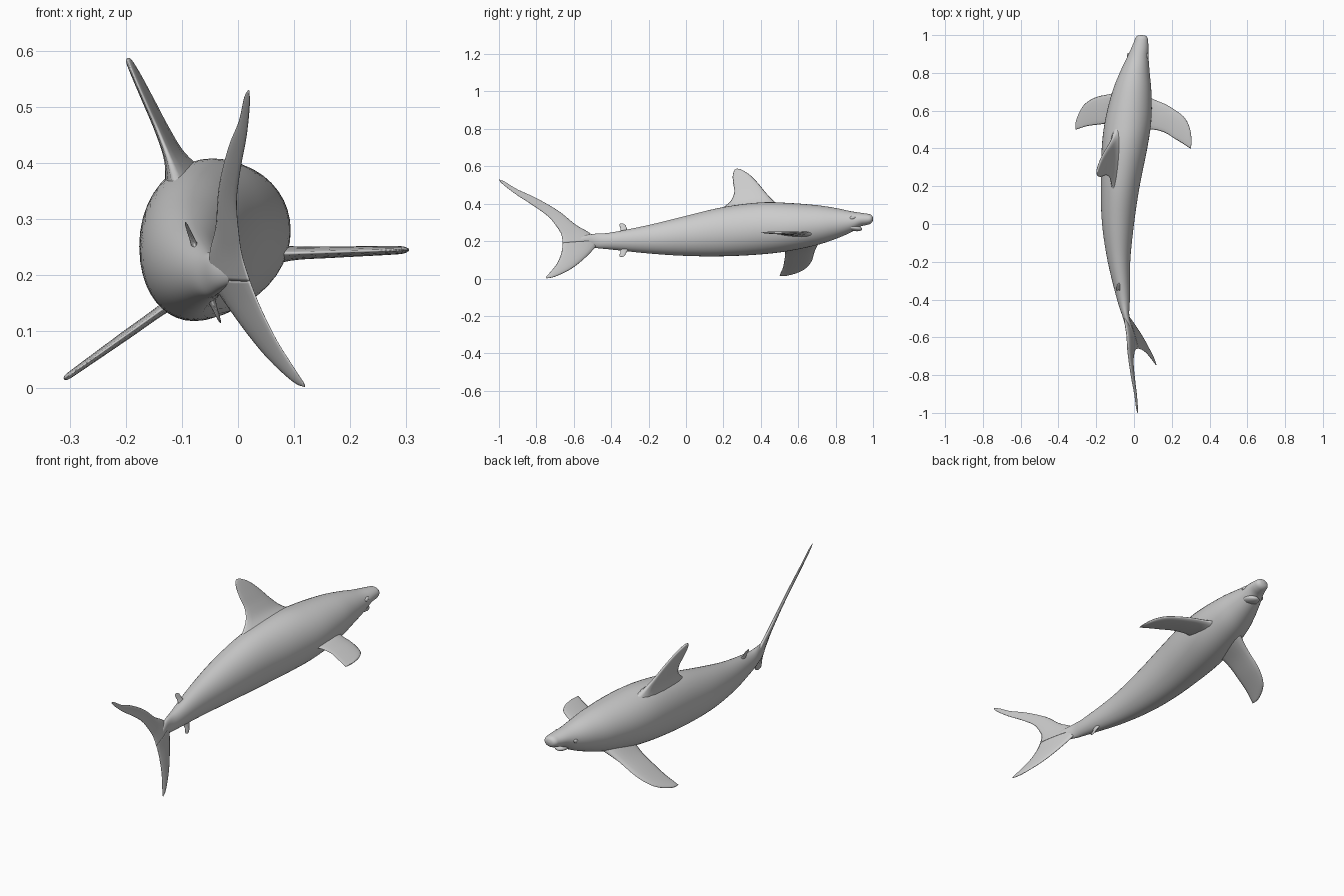
import bpy, bmesh, math
from mathutils import Vector


def smooth_path(rows, steps):
    """Catmull-Rom interpolation through rows of equal-length values."""
    out = []
    n = len(rows)
    for i in range(n - 1):
        p0, p1, p2, p3 = rows[max(i - 1, 0)], rows[i], rows[i + 1], rows[min(i + 2, n - 1)]
        for k in range(steps):
            t = k / steps
            out.append([0.5 * (2 * b + (c - a) * t + (2 * a - 5 * b + 4 * c - d) * t * t
                               + (3 * b - a - 3 * c + d) * t ** 3)
                        for a, b, c, d in zip(p0, p1, p2, p3)])
    out.append(list(rows[-1]))
    return out


def loft(name, rings):
    """Skin a list of closed rings and cap both ends."""
    bm = bmesh.new()
    loops = [[bm.verts.new(p) for p in ring] for ring in rings]
    n = len(loops[0])
    for a, b in zip(loops, loops[1:]):
        for i in range(n):
            j = (i + 1) % n
            bm.faces.new((a[i], a[j], b[j], b[i]))
    bm.faces.new(loops[0])
    bm.faces.new(loops[-1])
    bmesh.ops.recalc_face_normals(bm, faces=bm.faces)
    mesh = bpy.data.meshes.new(name)
    bm.to_mesh(mesh)
    bm.free()
    for p in mesh.polygons:
        p.use_smooth = True
    ob = bpy.data.objects.new(name, mesh)
    bpy.context.collection.objects.link(ob)
    return ob


def fin(name, rows, place, normal):
    """rows: leading (u, v), trailing (u, v), thickness; place maps (u, v) to 3D."""
    normal = Vector(normal).normalized()
    rings = []
    for lu, lv, tu, tv, th in smooth_path(rows, 5):
        a, b = Vector(place(lu, lv)), Vector(place(tu, tv))
        ring = []
        for k in range(16):
            ang = 2 * math.pi * k / 16
            s = (1 - math.cos(ang)) / 2
            ring.append(a.lerp(b, s) + normal * (th / 2 * math.sin(ang) * (1.2 - 0.6 * s)))
        rings.append(ring)
    return loft(name, rings)


def ellipsoid(name, loc, size, rot=(0, 0, 0)):
    bpy.ops.mesh.primitive_uv_sphere_add(segments=24, ring_count=12, radius=1, location=loc, rotation=rot)
    ob = bpy.context.object
    ob.name = name
    ob.scale = size
    bpy.ops.object.shade_smooth()
    return ob


# Body: y, left x, right x, bottom z, top z
sections = [
    (-0.60, -0.010, 0.002, 0.190, 0.210),
    (-0.54, -0.044, -0.012, 0.175, 0.230),
    (-0.48, -0.064, -0.025, 0.163, 0.240),
    (-0.40, -0.090, -0.022, 0.155, 0.246),
    (-0.20, -0.139, -0.020, 0.134, 0.286),
    (0.00, -0.169, 0.000, 0.121, 0.335),
    (0.20, -0.176, 0.030, 0.119, 0.382),
    (0.40, -0.171, 0.070, 0.129, 0.407),
    (0.55, -0.153, 0.092, 0.147, 0.404),
    (0.70, -0.115, 0.092, 0.179, 0.392),
    (0.80, -0.076, 0.083, 0.212, 0.377),
    (0.88, -0.038, 0.077, 0.246, 0.360),
    (0.93, -0.015, 0.076, 0.277, 0.352),
    (0.965, 0.000, 0.075, 0.286, 0.347),
    (0.985, 0.007, 0.072, 0.292, 0.343),
    (0.996, 0.018, 0.062, 0.302, 0.335),
    (1.00, 0.036, 0.044, 0.316, 0.323),
]
rings = []
for y, x0, x1, z0, z1 in smooth_path(sections, 5):
    rings.append([((x0 + x1) / 2 + (x1 - x0) / 2 * math.cos(2 * math.pi * k / 40), y,
                   (z0 + z1) / 2 + (z1 - z0) / 2 * math.sin(2 * math.pi * k / 40)) for k in range(40)])
loft("body", rings)

# Lower jaw and eyes, following the slight roll of the body
ellipsoid("lower_jaw", (0.034, 0.893, 0.273), (0.036, 0.05, 0.018), (math.radians(-12), 0, 0))
for name, x, z in (("right_eye", 0.070, 0.325), ("left_eye", -0.030, 0.304)):
    ellipsoid(name, (x, 0.89, z), (0.008, 0.016, 0.009), (math.radians(15), 0, 0))

# Dorsal fin, leaning to the left
fin("dorsal_fin", [
    (0.54, 0.370, 0.17, 0.360, 0.085),
    (0.475, 0.410, 0.235, 0.410, 0.040),
    (0.430, 0.455, 0.258, 0.460, 0.026),
    (0.385, 0.510, 0.252, 0.510, 0.021),
    (0.340, 0.555, 0.250, 0.550, 0.017),
    (0.295, 0.582, 0.257, 0.577, 0.012),
    (0.272, 0.587, 0.265, 0.585, 0.004),
], lambda y, z: (-0.115 - (z - 0.41) * 0.43 + (y - 0.35) * 0.08, y, z), (1, 0, 0.43))

# Pectoral fins: left one dips down, right one is level
fin("left_pectoral_fin", [
    (-0.05, 0.715, -0.05, 0.510, 0.050),
    (-0.12, 0.690, -0.13, 0.530, 0.022),
    (-0.20, 0.672, -0.20, 0.525, 0.018),
    (-0.255, 0.640, -0.25, 0.518, 0.015),
    (-0.285, 0.600, -0.285, 0.507, 0.013),
    (-0.305, 0.550, -0.302, 0.502, 0.011),
    (-0.310, 0.520, -0.309, 0.499, 0.004),
], lambda x, y: (x, y, 0.15 + (x + 0.12) * 0.71), (-0.71, 0, 1))
fin("right_pectoral_fin", [
    (0.03, 0.71, 0.03, 0.475, 0.060),
    (0.095, 0.665, 0.09, 0.500, 0.028),
    (0.17, 0.632, 0.16, 0.485, 0.022),
    (0.23, 0.595, 0.215, 0.452, 0.019),
    (0.27, 0.560, 0.26, 0.425, 0.017),
    (0.295, 0.510, 0.29, 0.405, 0.014),
    (0.305, 0.450, 0.302, 0.398, 0.005),
], lambda x, y: (x, y, 0.239 + (x - 0.09) * 0.03), (0, 0, 1))


# Tail lobes share one slanted plane
def tail_plane(y, z):
    return (-0.045 - 0.349 * (y + 0.48) - 0.358 * (z - 0.2), y, z)


tail_normal = (1, 0.349, 0.358)
fin("upper_tail_lobe", [
    (-0.46, 0.200, -0.660, 0.190, 0.026),
    (-0.52, 0.247, -0.665, 0.230, 0.020),
    (-0.59, 0.288, -0.685, 0.268, 0.017),
    (-0.68, 0.360, -0.735, 0.330, 0.014),
    (-0.80, 0.430, -0.820, 0.392, 0.012),
    (-0.90, 0.476, -0.905, 0.447, 0.010),
    (-0.97, 0.518, -0.975, 0.500, 0.008),
    (-1.00, 0.530, -1.000, 0.525, 0.003),
], tail_plane, tail_normal)
fin("lower_tail_lobe", [
    (-0.46, 0.200, -0.660, 0.190, 0.026),
    (-0.50, 0.150, -0.662, 0.160, 0.020),
    (-0.56, 0.092, -0.670, 0.125, 0.017),
    (-0.62, 0.048, -0.690, 0.080, 0.013),
    (-0.70, 0.010, -0.725, 0.035, 0.010),
    (-0.745, 0.001, -0.748, 0.009, 0.003),
], tail_plane, tail_normal)

# Small rear fins above and below the tail stalk
fin("second_dorsal_fin", [
    (-0.300, 0.235, -0.360, 0.230, 0.020),
    (-0.315, 0.265, -0.350, 0.262, 0.010),
    (-0.325, 0.287, -0.356, 0.285, 0.006),
    (-0.340, 0.295, -0.352, 0.293, 0.002),
], lambda y, z: (-0.072 - (z - 0.24) * 0.4, y, z), (1, 0, 0.4))
fin("anal_fin", [
    (-0.300, 0.165, -0.360, 0.170, 0.020),
    (-0.318, 0.140, -0.350, 0.142, 0.010),
    (-0.328, 0.122, -0.357, 0.124, 0.006),
    (-0.340, 0.115, -0.352, 0.117, 0.002),
], lambda y, z: (-0.045 - (z - 0.15) * 0.4, y, z), (1, 0, 0.4))
